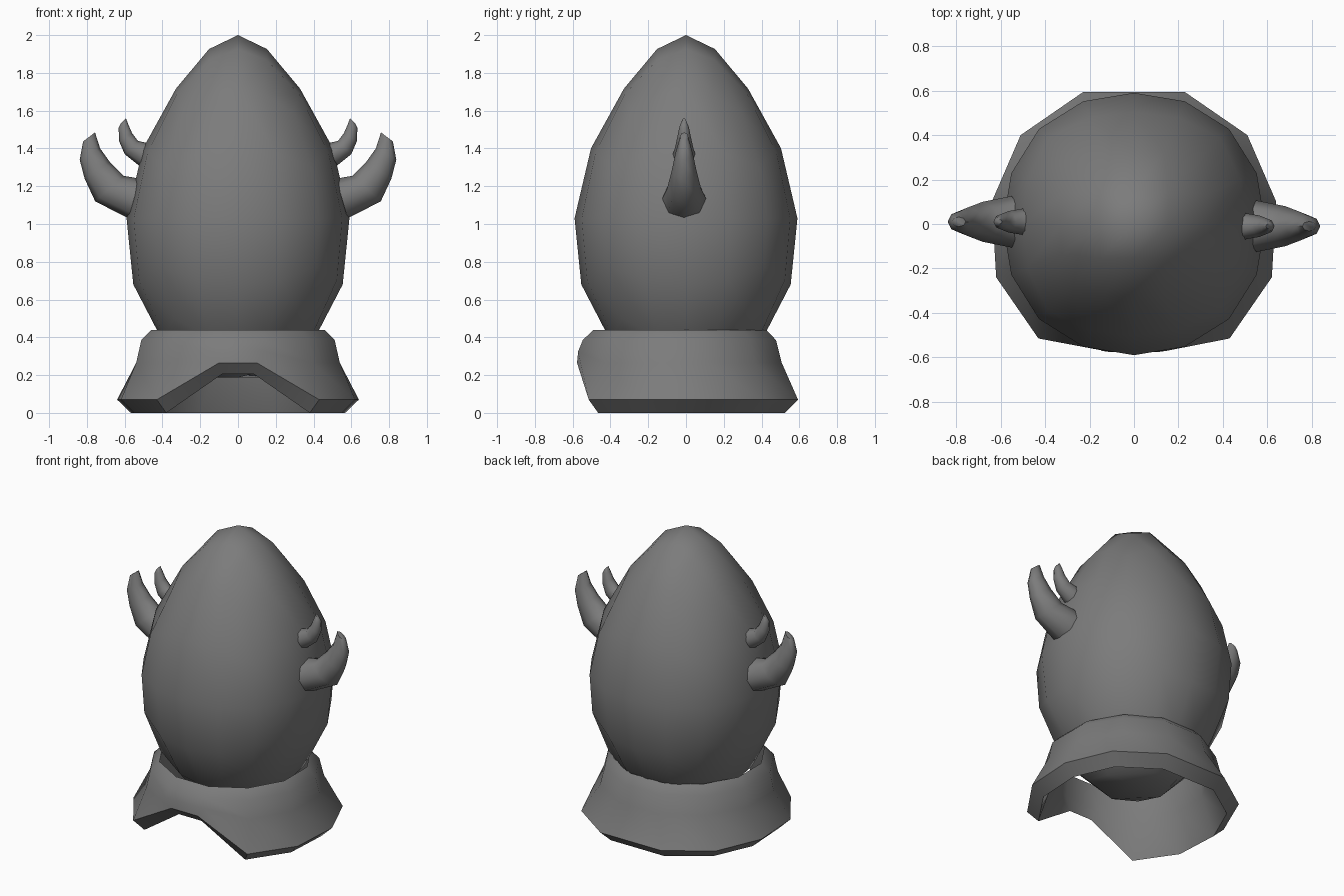
import bpy
import bmesh
import math

if "Cube" in bpy.data.objects:
    bpy.data.objects.remove(bpy.data.objects["Cube"])

# Dark grey shared by every part
dark = bpy.data.materials.new("dark_grey")
dark.diffuse_color = (0.2, 0.2, 0.2, 1)
dark.use_nodes = True
dark.node_tree.nodes["Principled BSDF"].inputs["Base Color"].default_value = dark.diffuse_color

def finish(name, bm, angle):
    bmesh.ops.recalc_face_normals(bm, faces=bm.faces)
    mesh = bpy.data.meshes.new(name)
    bm.to_mesh(mesh)
    bm.free()
    mesh.materials.append(dark)
    obj = bpy.data.objects.new(name, mesh)
    bpy.context.collection.objects.link(obj)
    bpy.ops.object.select_all(action='DESELECT')
    obj.select_set(True)
    bpy.context.view_layer.objects.active = obj
    bpy.ops.object.shade_smooth_by_angle(angle=math.radians(angle))
    return obj

def loft(name, rings, angle, cap=True, close=False):
    """Skin equal-length rings; optionally cap the ends or join last to first."""
    bm = bmesh.new()
    loops = [[bm.verts.new(p) for p in r] for r in rings]
    n, m = len(loops[0]), len(loops)
    for i in range(m if close else m - 1):
        a, b = loops[i], loops[(i + 1) % m]
        for j in range(n):
            k = (j + 1) % n
            bm.faces.new((a[j], a[k], b[k], b[j]))
    if cap:
        bm.faces.new(loops[0])
        bm.faces.new(loops[-1])
    return finish(name, bm, angle)

# Egg body: rounded cube grid, stretched and tapered towards the top
taper = [(0.205, 0.55), (0.26, 0.55), (0.385, 0.566), (0.68, 0.60), (1.03, 0.59),
         (1.39, 0.547), (1.72, 0.464), (1.93, 0.40), (2.0, 0.40)]

def taper_at(z):
    for (z0, f0), (z1, f1) in zip(taper, taper[1:]):
        if z <= z1:
            return f0 + (f1 - f0) * (z - z0) / (z1 - z0)
    return taper[-1][1]

bm = bmesh.new()
bmesh.ops.create_cube(bm, size=2)
bmesh.ops.subdivide_edges(bm, edges=bm.edges[:], cuts=3, use_grid_fill=True)
for v in bm.verts:
    d = v.co.copy()
    for i in range(3):  # even angular spacing across each cube side
        d[i] = math.tan(d[i] * math.pi / 4)
    d.normalize()
    z = 1.03 + d.z * (0.97 if d.z > 0 else 0.825)
    if d.z < 0:
        z = 1.03 + d.z * 0.915 + (0.09 * max(0, -d.z - 0.9))
    bulge = 1 + 0.025 * abs(math.sin(2 * math.atan2(d.y, d.x))) ** 2
    f = taper_at(max(0.205, min(2.0, z))) * bulge
    v.co = (d.x * f, d.y * f, z + (0.08 if d.z < -0.99 else 0))
finish("egg_body", bm, 60)

# Collar: 12-sided thick flared band with a notch at the front
def mirrored(half):
    return half + [(-x, y, z) for x, y, z in reversed(half)]

def circle_ring(radius, cy, z, front_z=None):
    half = []
    for k in range(6):
        a = math.radians(15 + 30 * k)
        zz = front_z if k == 5 and front_z else z
        half.append((radius * math.sin(a), cy + radius * math.cos(a), zz))
    return mirrored(half)

outer_hem = mirrored([(0.23, 0.593, 0.07), (0.51, 0.40, 0.07), (0.64, 0.10, 0.07),
                      (0.62, -0.24, 0.07), (0.43, -0.515, 0.07), (0.10, -0.577, 0.265)])
inner_hem = mirrored([(0.20, 0.524, 0), (0.45, 0.355, 0), (0.567, 0.09, 0),
                      (0.55, -0.215, 0), (0.38, -0.465, 0), (0.085, -0.515, 0.205)])
collar = [outer_hem,
          circle_ring(0.558, -0.032, 0.265, 0.325),
          circle_ring(0.53, -0.035, 0.385),
          circle_ring(0.473, -0.033, 0.44),
          circle_ring(0.485, -0.032, 0.24, 0.29),
          inner_hem]
loft("collar", collar, 35, cap=False, close=True)

# Horns: each ring is lower x, z, upper x, z, half width
big = [(0.58, 1.03, 0.52, 1.24, 0.116), (0.756, 1.12, 0.605, 1.255, 0.09),
       (0.812, 1.24, 0.68, 1.33, 0.065), (0.838, 1.34, 0.73, 1.40, 0.047),
       (0.82, 1.437, 0.757, 1.485, 0.022)]
small = [(0.525, 1.31, 0.465, 1.425, 0.06), (0.60, 1.37, 0.53, 1.44, 0.048),
         (0.63, 1.44, 0.56, 1.48, 0.036), (0.632, 1.51, 0.58, 1.525, 0.024),
         (0.622, 1.53, 0.593, 1.56, 0.011)]

def horn(name, sections, side):
    rings = []
    for x0, z0, x1, z1, w in sections:
        ring = []
        for j in range(8):
            c, s = math.cos(math.tau * j / 8), math.sin(math.tau * j / 8)
            x = (x0 + x1) / 2 + c * (x1 - x0) / 2
            z = (z0 + z1) / 2 + c * (z1 - z0) / 2
            ring.append((side * x, side * (s * w - 0.01), z))
        rings.append(ring)
    loft(name, rings, 60)

for label, side in (("right", 1), ("left", -1)):
    horn("large_horn_" + label, big, side)
    horn("small_horn_" + label, small, side)
